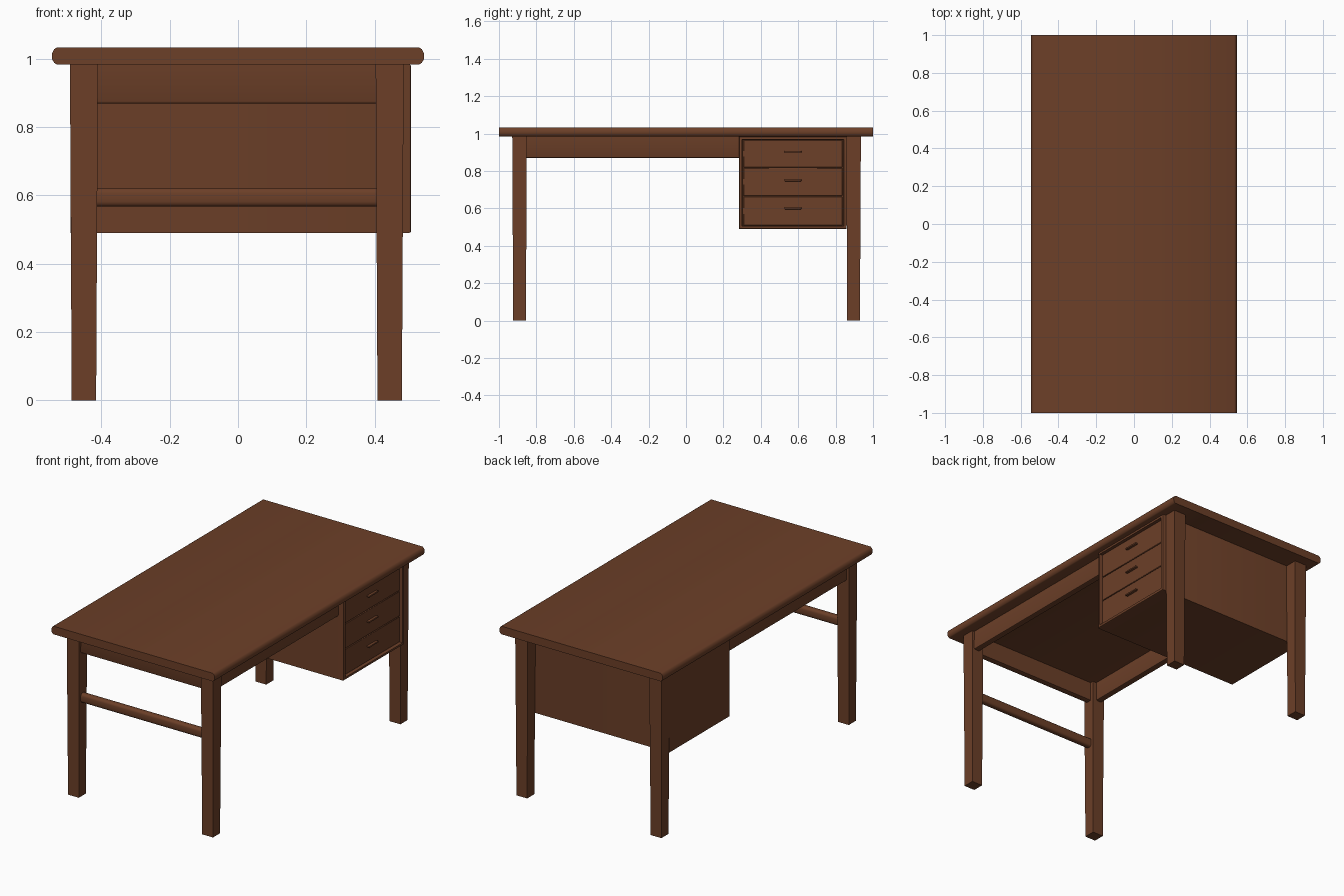
import bpy, bmesh, math

if "Cube" in bpy.data.objects:
    bpy.data.objects.remove(bpy.data.objects["Cube"])

wood = bpy.data.materials.new("brown wood")
wood.diffuse_color = (0.15, 0.05, 0.021, 1)
wood.use_nodes = True
wood.node_tree.nodes["Principled BSDF"].inputs["Base Color"].default_value = wood.diffuse_color

Z_TOP = 0.984                     # underside of the desk top


def finish(bm, name, smooth=False):
    bmesh.ops.recalc_face_normals(bm, faces=bm.faces)
    me = bpy.data.meshes.new(name)
    bm.to_mesh(me)
    bm.free()
    ob = bpy.data.objects.new(name, me)
    bpy.context.collection.objects.link(ob)
    me.materials.append(wood)
    if smooth:
        bpy.ops.object.select_all(action='DESELECT')
        bpy.context.view_layer.objects.active = ob
        ob.select_set(True)
        bpy.ops.object.shade_smooth_by_angle(angle=math.radians(40))
    return ob


def box_bm(x, y, z):
    bm = bmesh.new()
    bmesh.ops.create_cube(bm, size=1)
    for v in bm.verts:
        v.co = [r[0] if c < 0 else r[1] for r, c in zip((x, y, z), v.co)]
    return bm


def box(name, x, y, z, bevel=0.0, pick=lambda e: True, segments=2):
    bm = box_bm(x, y, z)
    if bevel:
        bmesh.ops.bevel(bm, geom=[e for e in bm.edges if pick(e)], offset=bevel,
                        segments=segments, profile=0.5, affect='EDGES')
    return finish(bm, name, bevel > 0)


# desk top: rounded profile on the long edges, extruded along y
half = [(0.531, Z_TOP), (0.538, 0.988), (0.544, 0.999), (0.545, 1.008),
        (0.544, 1.017), (0.538, 1.028), (0.531, 1.033)]
profile = half + [(-x, z) for x, z in reversed(half)]
bm = bmesh.new()
face = bm.faces.new([bm.verts.new((x, -1, z)) for x, z in profile])
ext = bmesh.ops.extrude_face_region(bm, geom=[face])
bmesh.ops.translate(bm, vec=(0, 2, 0),
                    verts=[g for g in ext['geom'] if isinstance(g, bmesh.types.BMVert)])
finish(bm, "desk_top", True)

# four slightly tapered legs
for xn, cx in (("left", -0.451), ("right", 0.444)):
    for yn, cy in (("front", -0.890), ("back", 0.896)):
        bm = box_bm((-0.041, 0.041), (-0.039, 0.039), (0, Z_TOP))
        for v in bm.verts:
            k = 0.87 if v.co.z < 0.1 else 1
            v.co.x, v.co.y = v.co.x * k + cx, v.co.y * k + cy
        finish(bm, f"{yn}_{xn}_leg")


# aprons with softened lower edges
def lower(axis):
    def pick(e):
        a, b = e.verts
        return max(a.co.z, b.co.z) < 0.9 and abs(a.co[axis] - b.co[axis]) > 0.2
    return pick


box("front_apron", (-0.42, 0.41), (-0.912, -0.872), (0.869, Z_TOP), 0.008, lower(0))
for name, x in (("left_apron", (-0.475, -0.435)), ("right_apron", (0.43, 0.47))):
    box(name, x, (-0.86, 0.30), (0.869, Z_TOP), 0.008, lower(1))

# rounded stretcher between the front legs
box("front_stretcher", (-0.42, 0.415), (-0.91, -0.87), (0.567, 0.622), 0.015,
    lambda e: abs(e.verts[0].co.x - e.verts[1].co.x) > 0.2, 3)

# drawer pedestal: softened box with a recessed opening on the +x side
bm = box_bm((-0.49, 0.507), (0.284, 0.859), (0.49, Z_TOP))
bmesh.ops.bevel(bm, geom=[e for e in bm.edges if min(v.co.x for v in e.verts) > 0.5],
                offset=0.007, segments=2, profile=0.5, affect='EDGES')
bm.normal_update()
front = max((f for f in bm.faces if f.normal.x > 0.9), key=lambda f: f.calc_area())
bmesh.ops.inset_region(bm, faces=[front], thickness=0.012)
bmesh.ops.inset_region(bm, faces=[front], thickness=0.003, depth=-0.022)
finish(bm, "drawer_pedestal", True)

# three drawers with slim pulls
edges = (0.508, 0.665, 0.818, 0.967)
for i, (z0, z1) in enumerate(zip(edges, edges[1:])):
    box(f"drawer_front_{i + 1}", (0.47, 0.492), (0.307, 0.836),
        (z0 + 0.0015, z1 - 0.0015), 0.002, segments=1)
    zc = (0.600, 0.750, 0.903)[i]
    box(f"drawer_pull_{i + 1}", (0.488, 0.507), (0.527, 0.617),
        (zc - 0.005, zc + 0.005), 0.003)
